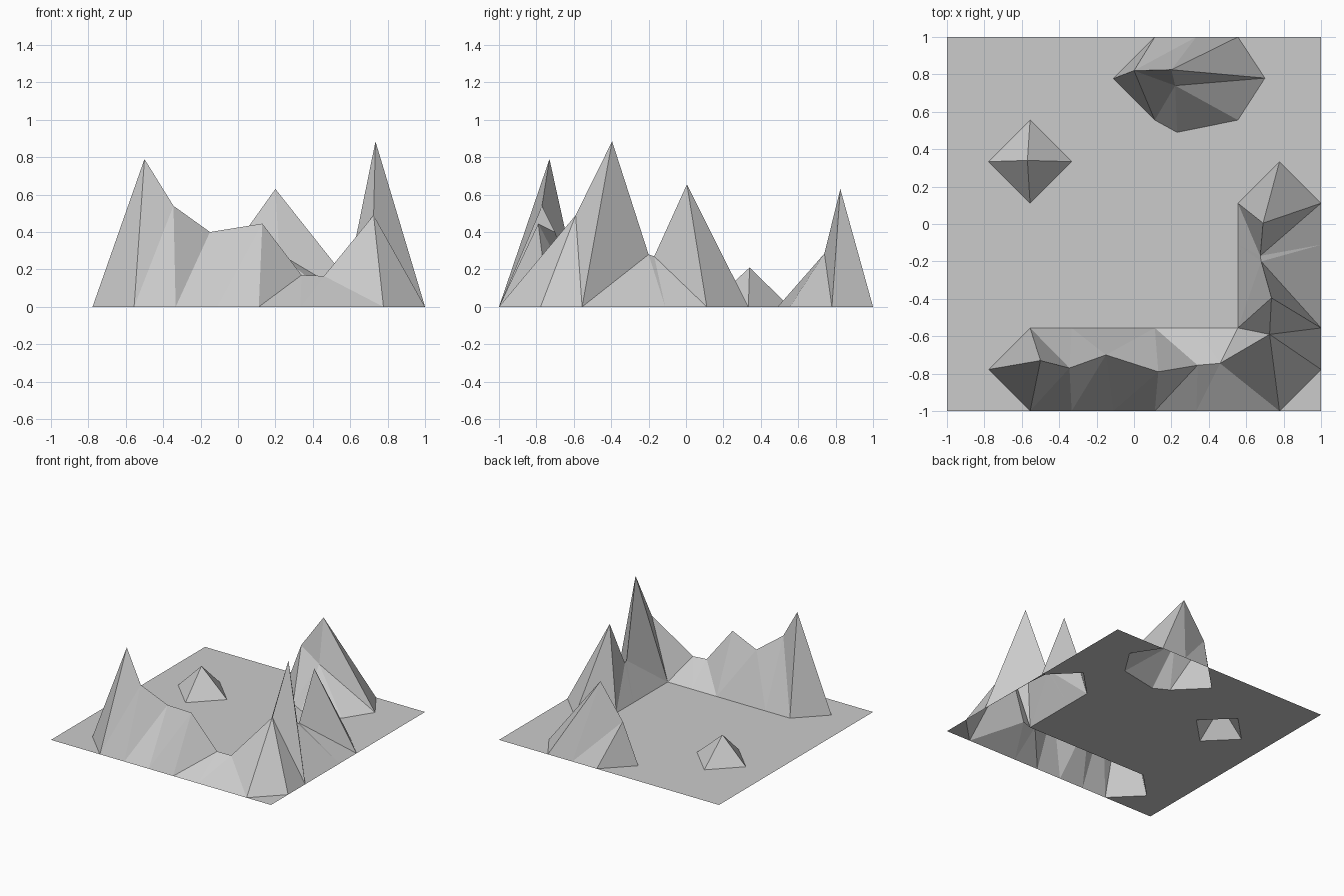
import bpy
import bmesh

cube = bpy.data.objects.get("Cube")
if cube:
    bpy.data.objects.remove(cube, do_unlink=True)

CELLS = 9  # ground is a square grid of equal cells

# Rock colour shared by the ground and the peaks
rock = bpy.data.materials.new("grey_rock")
rock.use_nodes = True
grey = (0.6, 0.6, 0.6, 1)
rock.diffuse_color = grey
shader = next(n for n in rock.node_tree.nodes if n.type == "BSDF_PRINCIPLED")
shader.inputs["Base Color"].default_value = grey

# Flat ground sheet, with its vertices addressed by column and row
bm = bmesh.new()
bmesh.ops.create_grid(bm, x_segments=CELLS, y_segments=CELLS, size=1)
grid = {}
for v in bm.verts:
    column = round((v.co.x + 1) * CELLS / 2)
    row = round((v.co.y + 1) * CELLS / 2)
    grid[column, row] = v


def pull(column, row, step, points):
    """Pull a run of neighbouring grid vertices to the given crest points."""
    for point in points:
        grid[column, row].co = point
        column += step[0]
        row += step[1]


EAST, NORTH = (1, 0), (0, 1)

# Long ridge along the front edge, running east to the corner
pull(2, 1, EAST, [
    (-.5, -.73, .79), (-.345, -.77, .54), (-.15, -.7, .4), (.13, -.79, .445),
    (.34, -.755, .17), (.46, -.745, .165), (.725, -.59, .49),
])

# Ridge with two peaks along the right edge, running to the back
pull(8, 2, NORTH, [
    (.735, -.395, .885), (.68, -.2, .28), (.675, -.17, .27), (.69, .005, .655),
])

# Broad mountain at the back: crest, then the spur on its front slope
pull(5, 8, EAST, [(0, .82, .35), (.2, .825, .63), (.7, .78, 0)])
pull(6, 6, NORTH, [(.23, .49, 0), (.22, .74, .285)])

# Small lone hill
pull(2, 6, EAST, [(-.57, .34, .21)])

# Crease the back mountain's rear slope, then split the rest into facets
bmesh.ops.connect_verts(bm, verts=[grid[6, 8], grid[7, 9]])
bmesh.ops.triangulate(bm, faces=bm.faces[:], quad_method="SHORT_EDGE")
for face in bm.faces:
    face.smooth = False

mesh = bpy.data.meshes.new("mountain_terrain")
bm.to_mesh(mesh)
bm.free()
mesh.materials.append(rock)
terrain = bpy.data.objects.new("mountain_terrain", mesh)
bpy.context.collection.objects.link(terrain)
